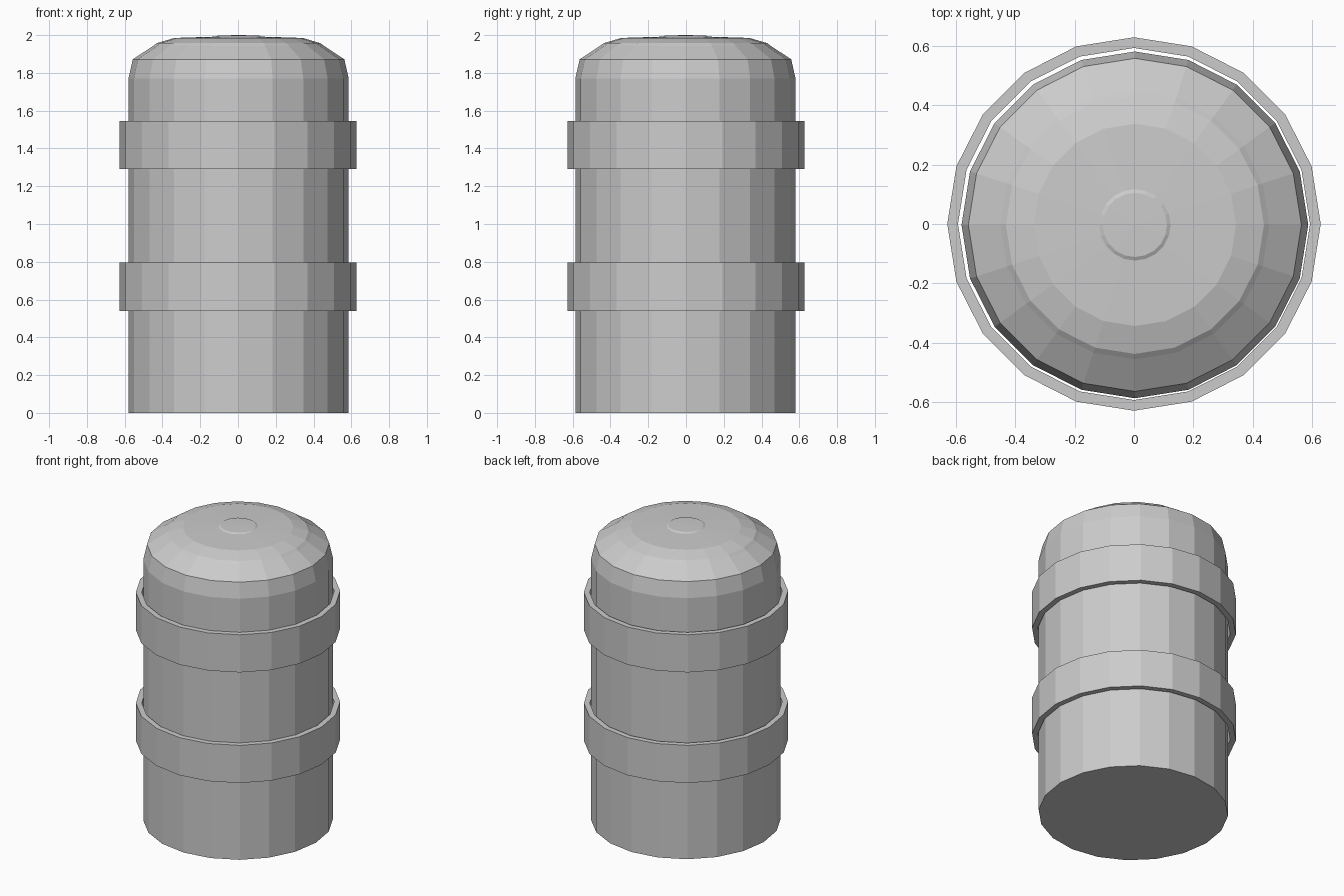
import bpy, bmesh, math

if "Cube" in bpy.data.objects:
    bpy.data.objects.remove(bpy.data.objects["Cube"])

SIDES = 20


def lathe(name, profile, center=(0, 0), closed=False):
    """Revolve (radius, z) points around the vertical axis."""
    bm = bmesh.new()
    rings = []
    for r, z in profile:
        if r == 0:
            rings.append([bm.verts.new((center[0], center[1], z))] * SIDES)
        else:
            rings.append([bm.verts.new((center[0] + r * math.cos(math.tau * i / SIDES),
                                        center[1] + r * math.sin(math.tau * i / SIDES), z))
                          for i in range(SIDES)])
    pairs = list(zip(rings, rings[1:]))
    if closed:
        pairs.append((rings[-1], rings[0]))
    for a, b in pairs:
        for i in range(SIDES):
            j = (i + 1) % SIDES
            quad = list(dict.fromkeys((a[i], a[j], b[j], b[i])))
            bm.faces.new(quad)
    bmesh.ops.recalc_face_normals(bm, faces=bm.faces)
    mesh = bpy.data.meshes.new(name)
    bm.to_mesh(mesh)
    bm.free()
    obj = bpy.data.objects.new(name, mesh)
    bpy.context.collection.objects.link(obj)
    return obj


# Canister body with rounded shoulder, stepped lid and small centre button
lathe("canister_body", [
    (0, 0), (0.583, 0), (0.583, 1.77), (0.56, 1.872),
    (0.452, 1.943), (0.434, 1.957), (0.34, 1.985),
    (0.12, 1.992), (0.108, 1.998), (0, 2.0)], center=(0.003, -0.003))

# Two loose hoops around the body
for label, z0, z1 in (("lower", 0.54, 0.795), ("upper", 1.29, 1.545)):
    lathe(label + "_hoop", [(0.592, z0), (0.628, z0), (0.628, z1), (0.592, z1)], closed=True)
